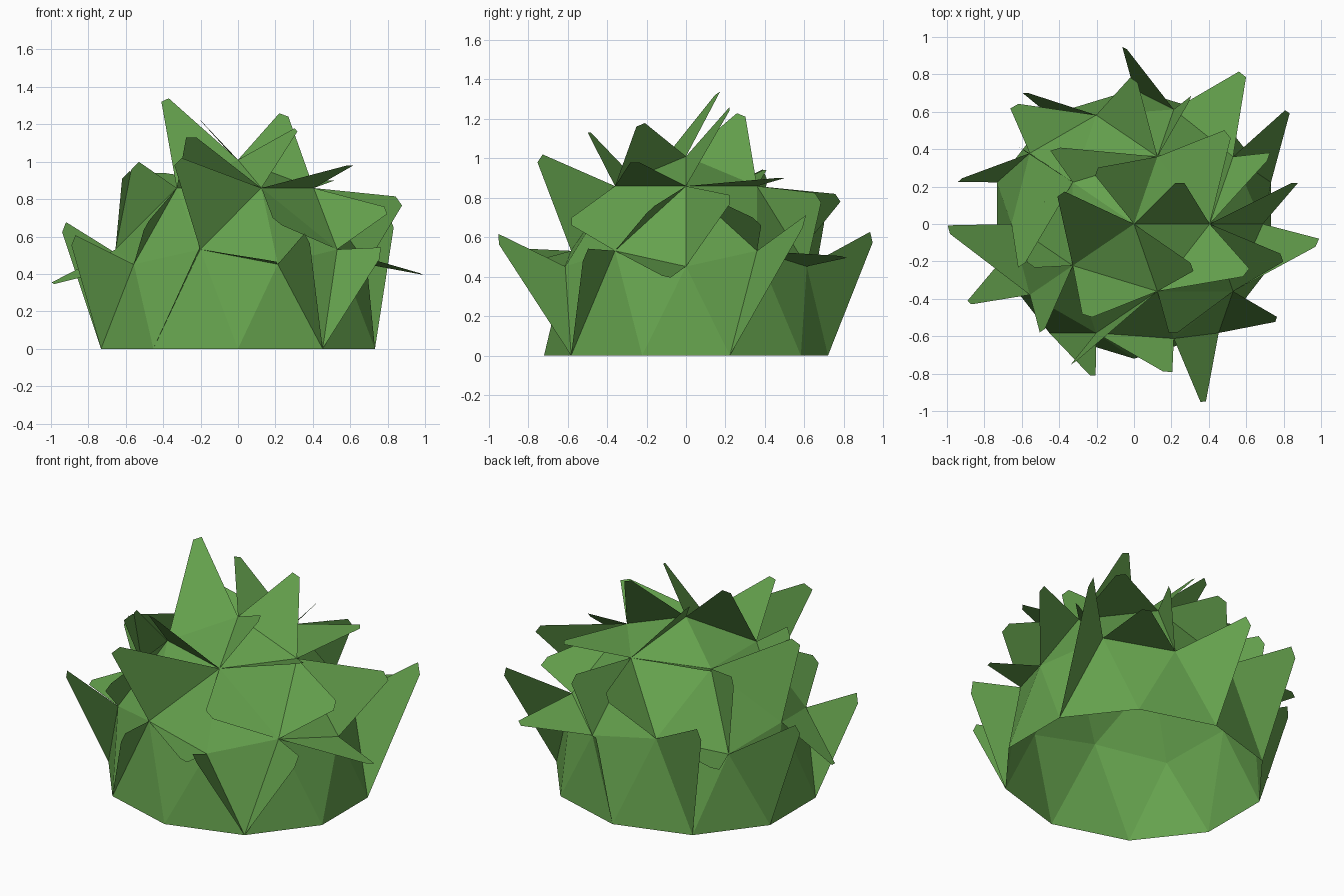
import bpy, bmesh, math
from mathutils import Vector

if "Cube" in bpy.data.objects:
    bpy.data.objects.remove(bpy.data.objects["Cube"])

RX, RY, RZ = 0.77, 0.72, 1.01   # dome radii
green = bpy.data.materials.new("leaf green")
green.diffuse_color = (0.13, 0.36, 0.075, 1)
green.use_nodes = True
green.node_tree.nodes["Principled BSDF"].inputs["Base Color"].default_value = green.diffuse_color


def make_object(name, bm):
    mesh = bpy.data.meshes.new(name)
    bm.to_mesh(mesh)
    bm.free()
    mesh.materials.append(green)
    ob = bpy.data.objects.new(name, mesh)
    bpy.context.collection.objects.link(ob)
    return ob


# Open low-poly dome: the upper half of an icosphere
bm = bmesh.new()
bmesh.ops.create_icosphere(bm, subdivisions=2, radius=1)
bmesh.ops.delete(bm, geom=[v for v in bm.verts if v.co.z < -0.01], context='VERTS')
bmesh.ops.scale(bm, vec=(RX, RY, RZ), verts=bm.verts)
make_object("bush_dome", bm)

# Dome rings: (height, first angle, angle step); T is the top
RINGS = {"T": (1, 0, 72), "a": (0.8507, 0, 72), "b": (0.5257, 36, 72),
         "c": (0.4472, 0, 72), "e": (0, 18, 36)}


def corner(name):
    h, start, step = RINGS[name[0]]
    a = math.radians(start + step * int(name[1]))
    r = math.sqrt(1 - h * h)
    return Vector((RX * r * math.cos(a), RY * r * math.sin(a), RZ * h))


# Leaves: each stands on one dome edge (two ring corners) and points at a tip
LEAVES = {
    "T0a3": (-.39, .16, 1.33), "T0a0": (.245, .22, 1.25),
    "T0a4": (.31, -.23, 1.17), "T0a1": (-.2, .28, 1.22),
    "a3a4": (-.25, -.49, 1.13), "a1a2": (-.42, .40, .94),
    "a0a1": (.50, .48, .90), "a4a0": (.60, -.26, .98),
    "a4b3": (-.32, -.74, 1.0), "a1b1": (0, .77, .80),
    "a0b4": (.79, -.18, .74), "a0c0": (.86, .22, .79),
    "a4b4": (.21, -.58, .68), "a3b2": (-.55, -.22, .98),
    "a2b2": (-.60, -.22, .93), "a3c3": (-.49, -.57, .66),
    "a2c2": (-.60, .40, .92), "a0b0": (.72, .36, .68),
    "a1c1": (.30, .67, .80), "c4e8": (.37, -.95, .59),
    "b4e8": (.76, -.51, .51), "b3e6": (-.22, -.81, .51),
    "b3c4": (.18, -.79, .47), "b2c3": (-.99, -.03, .35),
    "c0b4": (.98, -.10, .40), "c3e5": (-.88, -.42, .58),
    "c2e4": (-.93, .235, .65), "c1e2": (-.05, .94, .60),
    "b0c1": (.58, .80, .50), "b0e0": (.82, .60, .68),
    "b1e3": (-.58, .70, .70), "b1c2": (-.64, .63, .48),
}
TIP = 0.06   # half of the blunt tip width, relative to the base edge

bm = bmesh.new()
for edge, tip in LEAVES.items():
    p, q = corner(edge[:2]), corner(edge[2:])
    t, d = Vector(tip), (q - p) * TIP
    bm.faces.new([bm.verts.new(co) for co in (p, q, t + d, t - d)])
make_object("leaves", bm)
